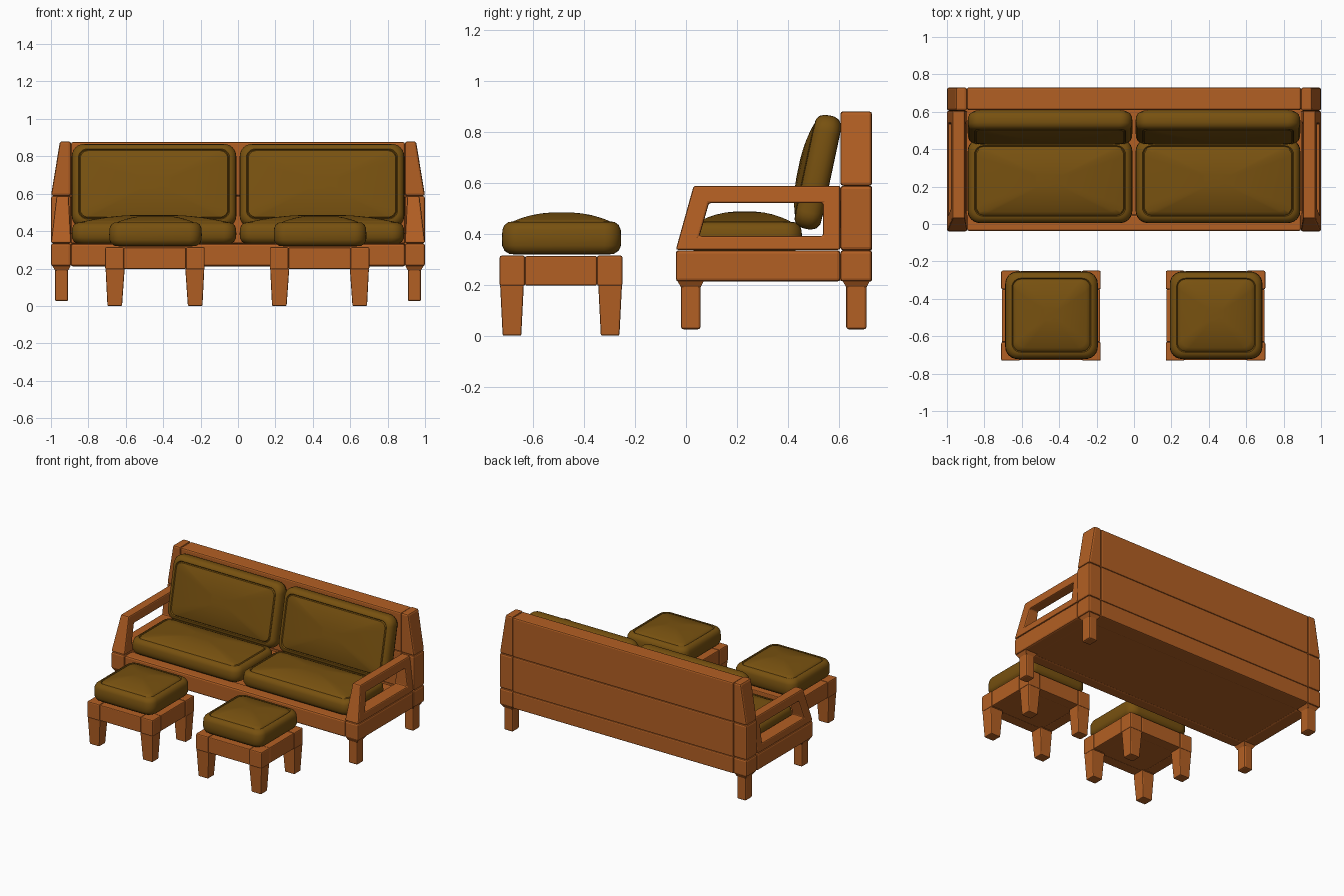
import bpy, bmesh, math
from mathutils import Matrix

if "Cube" in bpy.data.objects:
    bpy.data.objects.remove(bpy.data.objects["Cube"])


def material(name, rgb):
    m = bpy.data.materials.new(name)
    m.diffuse_color = (*rgb, 1)
    m.use_nodes = True
    m.node_tree.nodes["Principled BSDF"].inputs["Base Color"].default_value = m.diffuse_color
    return m


WOOD = material("orange wood", (0.45, 0.115, 0.017))
FABRIC = material("olive fabric", (0.185, 0.082, 0.005))


def finish(bm, name, mat, bevel=0.0, smooth=False):
    bmesh.ops.recalc_face_normals(bm, faces=bm.faces)
    me = bpy.data.meshes.new(name)
    bm.to_mesh(me)
    bm.free()
    me.materials.append(mat)
    ob = bpy.data.objects.new(name, me)
    bpy.context.collection.objects.link(ob)
    if bevel:
        mod = ob.modifiers.new("bevel", 'BEVEL')
        mod.width, mod.segments, mod.limit_method = bevel, 2, 'ANGLE'
    if smooth:
        bpy.ops.object.select_all(action='DESELECT')
        ob.select_set(True)
        bpy.context.view_layer.objects.active = ob
        bpy.ops.object.shade_smooth_by_angle(angle=math.radians(40))
    return ob


def block(name, x, y, z, bevel=0.012, top=None):
    """Box from ranges; top gives other (x, y) ranges for its upper face."""
    tx, ty = top or (x, y)
    bm = bmesh.new()
    lo = [bm.verts.new((a, b, z[0])) for a, b in ((x[0], y[0]), (x[1], y[0]), (x[1], y[1]), (x[0], y[1]))]
    hi = [bm.verts.new((a, b, z[1])) for a, b in ((tx[0], ty[0]), (tx[1], ty[0]), (tx[1], ty[1]), (tx[0], ty[1]))]
    bm.faces.new(lo)
    bm.faces.new(hi)
    for i in range(4):
        j = (i + 1) % 4
        bm.faces.new((lo[i], lo[j], hi[j], hi[i]))
    return finish(bm, name, WOOD, bevel)


def rounded_ring(hx, hy, r, z, n=6):
    pts = []
    for k, (sx, sy) in enumerate(((1, 1), (-1, 1), (-1, -1), (1, -1))):
        for i in range(n + 1):
            a = math.pi / 2 * (k + i / n)
            pts.append((sx * (hx - r) + r * math.cos(a), sy * (hy - r) + r * math.sin(a), z))
    return pts


def cushion(name, w, d, h, dome, matrix):
    """Padded cushion: rounded sides, piping seam and a domed top."""
    hx, hy = w / 2, d / 2
    # (inset, height) up the sides, ending in the seam groove
    side = [(0.07, 0), (0.03, 0.002), (0.01, 0.015), (0.001, 0.035), (0, h * 0.5),
            (0.002, h - 0.03), (0.01, h - 0.012), (0.025, h - 0.001), (0.036, h + 0.001),
            (0.041, h - 0.005), (0.046, h + 0.003)]
    rings = [rounded_ring(hx - i, hy - i, max(0.065 - i * 0.5, 0.03), z) for i, z in side]
    ix, iy = hx - 0.046, hy - 0.046
    for s in (0.92, 0.8, 0.62, 0.42, 0.2):
        rings.append(rounded_ring(ix * s, iy * s, 0.05 * s, h + 0.003 + dome * (1 - s ** 2.4)))
    bm = bmesh.new()
    vs = [[bm.verts.new(p) for p in ring] for ring in rings]
    n = len(vs[0])
    for a, b in zip(vs, vs[1:]):
        for i in range(n):
            j = (i + 1) % n
            bm.faces.new((a[i], a[j], b[j], b[i]))
    bm.faces.new(vs[0])
    bm.faces.new(vs[-1])
    bm.transform(matrix)
    return finish(bm, name, FABRIC, smooth=True)


def armrest(side):
    """Slanted frame with a window, leaning inward toward the top."""
    outer = [(-0.04, 0.337), (0.03, 0.588), (0.605, 0.588), (0.605, 0.337)]
    inner = [(0.053, 0.39), (0.09, 0.52), (0.537, 0.52), (0.537, 0.39)]
    bm = bmesh.new()

    def loop(pts, x0, x1):
        return [bm.verts.new((side * (x0 + (x1 - x0) * (z - 0.337) / 0.251), y, z)) for y, z in pts]
    oo, oi = loop(outer, 1.0, 0.97), loop(inner, 1.0, 0.97)
    io, ii = loop(outer, 0.892, 0.905), loop(inner, 0.892, 0.905)
    for a, b in ((oo, oi), (io, ii), (oo, io), (oi, ii)):
        for i in range(4):
            j = (i + 1) % 4
            bm.faces.new((a[i], a[j], b[j], b[i]))
    return finish(bm, "armrest", WOOD, 0.008)


def span(a, b, s):
    return (a, b) if s > 0 else (-b, -a)


# Sofa base and back panels, stacked with grooves between
block("seat_deck", (-0.91, 0.91), (-0.02, 0.70), (0.216, 0.322), 0)
block("front_rail", (-0.893, 0.893), (-0.038, 0.05), (0.212, 0.333))
block("back_lower_rail", (-0.893, 0.893), (0.61, 0.73), (0.212, 0.333), 0.008)
block("back_middle_panel", (-0.893, 0.893), (0.61, 0.73), (0.333, 0.588), 0.008)
block("back_upper_panel", (-0.893, 0.893), (0.61, 0.73), (0.588, 0.876), 0.01)
block("back_core", (-0.94, 0.94), (0.63, 0.715), (0.25, 0.85), 0)

for s in (-1, 1):
    # Sofa sides: rails, back posts, armrest
    x = span(0.893, 1.0, s)
    block("side_rail", x, (-0.04, 0.605), (0.212, 0.335))
    block("rear_corner_block", x, (0.605, 0.73), (0.212, 0.335))
    block("back_post", x, (0.605, 0.73), (0.335, 0.588))
    block("back_post_top", x, (0.605, 0.73), (0.588, 0.88),
          top=(span(0.893, 0.952, s), (0.605, 0.73)))
    armrest(s)
    # Sofa legs with a flared collar
    for y0, y1 in ((-0.02, 0.057), (0.628, 0.708)):
        block("sofa_leg", span(0.908, 0.978, s), (y0, y1), (0.025, 0.215), 0.01)
        block("leg_collar", span(0.908, 0.978, s), (y0, y1), (0.19, 0.214), 0,
              (span(0.895, 0.992, s), (y0 - 0.013, y1 + 0.013)))
    # Sofa cushions
    cushion("seat_cushion", 0.88, 0.45, 0.115, 0.04, Matrix.Translation((s * 0.449, 0.23, 0.33)))
    cushion("back_cushion", 0.88, 0.455, 0.105, 0.025,
            Matrix.Translation((s * 0.449, 0.57, 0.63)) @ Matrix.Rotation(math.radians(78), 4, 'X'))

# Two footstools
SY = -0.49
for cx in (-0.444, 0.436):
    hx, hy, p = 0.266, 0.241, 0.1
    block("stool_deck", (cx - hx + 0.02, cx + hx - 0.02), (SY - hy + 0.02, SY + hy - 0.02), (0.2, 0.308), 0)
    for s in (-1, 1):
        ya, yb = sorted((SY + s * hy - s * 0.003, SY + s * (hy - 0.08)))
        block("stool_long_rail", (cx - hx + p, cx + hx - p), (ya, yb), (0.197, 0.312), 0.006)
        xa, xb = sorted((cx + s * hx - s * 0.003, cx + s * (hx - 0.08)))
        block("stool_short_rail", (xa, xb), (SY - hy + p, SY + hy - p), (0.197, 0.312), 0.006)
        for t in (-1, 1):
            def rng(c, h, sg, a, b):
                return tuple(sorted((c + sg * (h - a), c + sg * (h - b))))
            block("stool_corner", rng(cx, hx, s, 0, p), rng(SY, hy, t, 0, p), (0.195, 0.314), 0.008)
            block("stool_leg", rng(cx, hx, s, 0.012, 0.09), rng(SY, hy, t, 0.012, 0.085), (0.0, 0.2), 0.006,
                  (rng(cx, hx, s, 0.002, 0.104), rng(SY, hy, t, 0.002, 0.095)))
    cushion("stool_cushion", 0.495, 0.468, 0.128, 0.035, Matrix.Translation((cx + 0.003, SY + 0.002, 0.318)))
